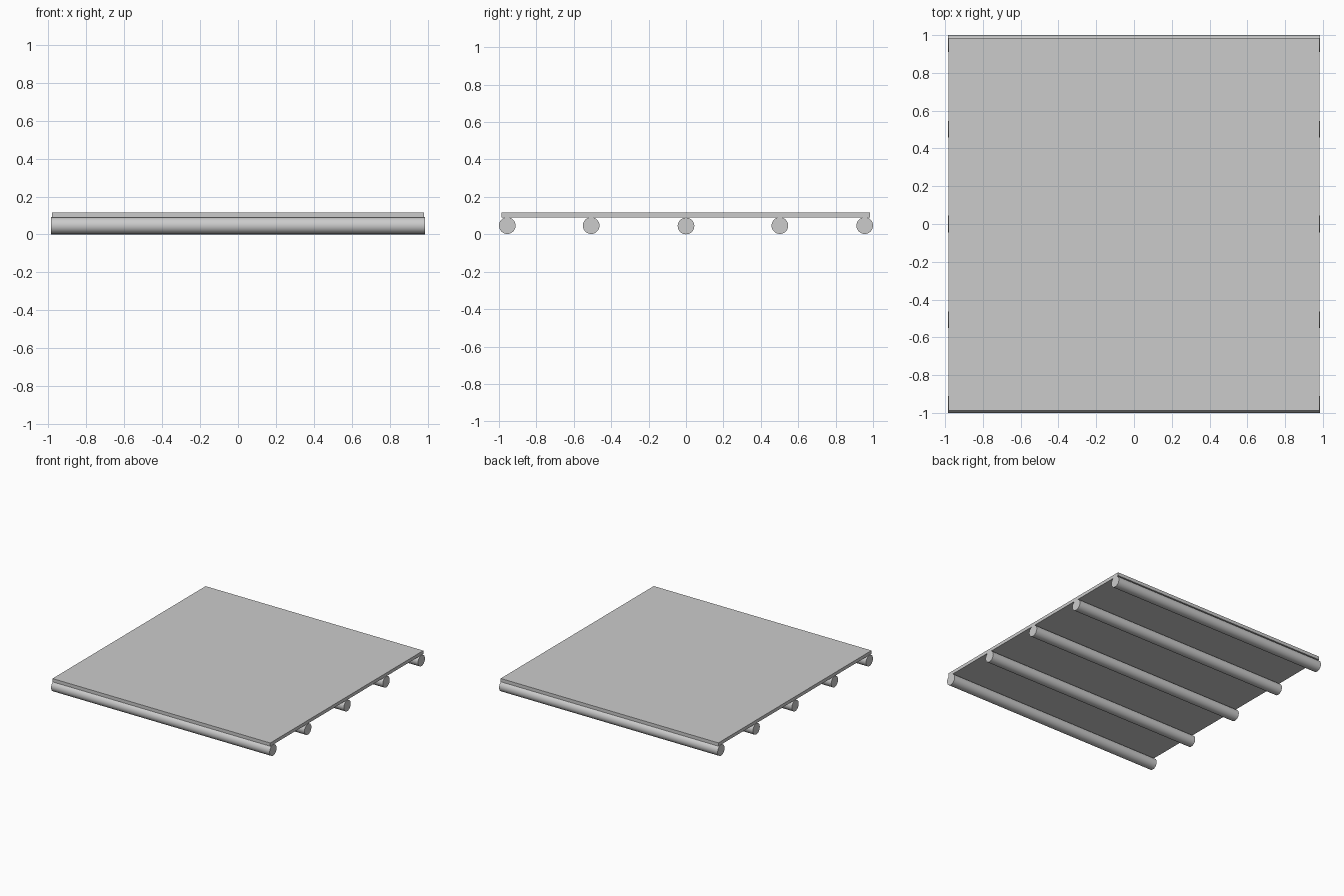
import bpy
from math import pi

if "Cube" in bpy.data.objects:
    bpy.data.objects.remove(bpy.data.objects["Cube"])

# Flat deck panel
bpy.ops.mesh.primitive_cube_add(size=1, location=(0, -0.001, 0.1025))
deck = bpy.context.object
deck.name = "deck_panel"
deck.scale = (1.964, 1.972, 0.027)
bpy.ops.object.transform_apply(location=False, rotation=False, scale=True)

# Round support poles running left to right under the deck
R = 0.0445
for i, y in enumerate((-0.9555, -0.507, 0.0, 0.502, 0.9555)):
    bpy.ops.mesh.primitive_cylinder_add(vertices=32, radius=R, depth=1.972,
                                        location=(0, y, R + 0.002),
                                        rotation=(0, pi / 2, 0))
    pole = bpy.context.object
    pole.name = f"support_pole_{i + 1}"
    # centre pole rests on the ground
    if i == 2:
        pole.location.z = R
    bpy.ops.object.shade_smooth_by_angle()
